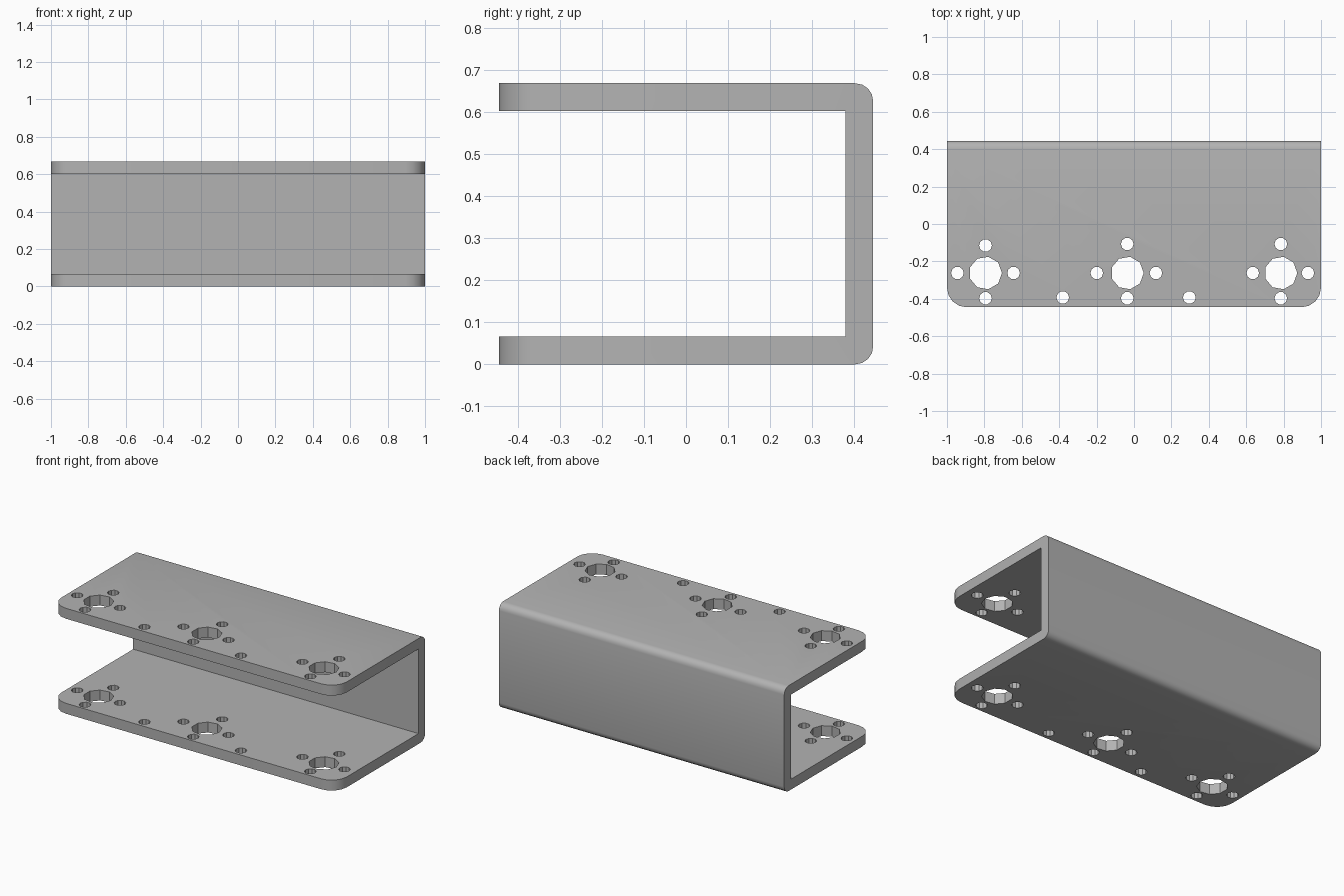
import bpy, bmesh
from math import cos, sin, tau

if "Cube" in bpy.data.objects:
    bpy.data.objects.remove(bpy.data.objects["Cube"])

FRONT, BACK, HEIGHT, WALL = -0.445, 0.445, 0.668, 0.066

steel = bpy.data.materials.new("grey_steel")
steel.use_nodes = True
grey = (0.45, 0.45, 0.45, 1)
steel.diffuse_color = grey
steel.node_tree.nodes["Principled BSDF"].inputs["Base Color"].default_value = grey


def finish(bm, name):
    bmesh.ops.recalc_face_normals(bm, faces=bm.faces)
    mesh = bpy.data.meshes.new(name)
    bm.to_mesh(mesh)
    bm.free()
    mesh.materials.append(steel)
    obj = bpy.data.objects.new(name, mesh)
    bpy.context.collection.objects.link(obj)
    return obj


def extrude(bm, points, offset):
    face = bm.faces.new([bm.verts.new(p) for p in points])
    out = bmesh.ops.extrude_face_region(bm, geom=[face])
    verts = [g for g in out["geom"] if isinstance(g, bmesh.types.BMVert)]
    bmesh.ops.translate(bm, verts=verts, vec=offset)


def bevel(bm, rule, radius):
    edges = [e for e in bm.edges if rule(*[v.co for v in e.verts])]
    bmesh.ops.bevel(bm, geom=edges, offset=radius, segments=4,
                    profile=0.5, affect='EDGES')


# U-shaped channel, open at the front
bm = bmesh.new()
inner = BACK - WALL
profile = [(FRONT, 0), (BACK, 0), (BACK, HEIGHT), (FRONT, HEIGHT),
           (FRONT, HEIGHT - WALL), (inner, HEIGHT - WALL), (inner, WALL), (FRONT, WALL)]
extrude(bm, [(-1, y, z) for y, z in profile], (2, 0, 0))
# Rounded bends along the back, then rounded flange corners
bevel(bm, lambda a, b: min(a.y, b.y) > BACK - 0.01 and abs(a.x - b.x) > 1, 0.043)
bevel(bm, lambda a, b: max(a.y, b.y) < FRONT + 0.01 and abs(a.z - b.z) > 0.01, 0.105)
channel = finish(bm, "channel_bracket")

# Mounting holes through both flanges: shaft hole, left, right, back, front screws
bm = bmesh.new()


def hole(x, y, radius, sides):
    ring = [(x + radius * cos(tau * i / sides), y + radius * sin(tau * i / sides), -0.1)
            for i in range(sides)]
    extrude(bm, ring, (0, 0, HEIGHT + 0.2))


for x, left, right, back in ((-0.794, 0.15, 0.15, -0.115),
                             (-0.036, 0.163, 0.153, -0.107),
                             (0.785, 0.15, 0.145, -0.107)):
    hole(x, -0.262, 0.088, 9)
    for sx, sy in ((x - left, -0.262), (x + right, -0.262), (x, back), (x, -0.397)):
        hole(sx, sy, 0.034, 10)
for x in (-0.381, 0.296):
    hole(x, -0.393, 0.034, 10)
cutter = finish(bm, "hole_cutter")
cutter.hide_render = True

# Cut the holes and smooth only the bends
cut = channel.modifiers.new("holes", 'BOOLEAN')
cut.operation, cut.solver, cut.object = 'DIFFERENCE', 'EXACT', cutter
bpy.ops.object.select_all(action='DESELECT')
channel.select_set(True)
bpy.context.view_layer.objects.active = channel
bpy.ops.object.modifier_apply(modifier=cut.name)
bpy.data.objects.remove(cutter)
bpy.ops.object.shade_smooth_by_angle(angle=0.5)
